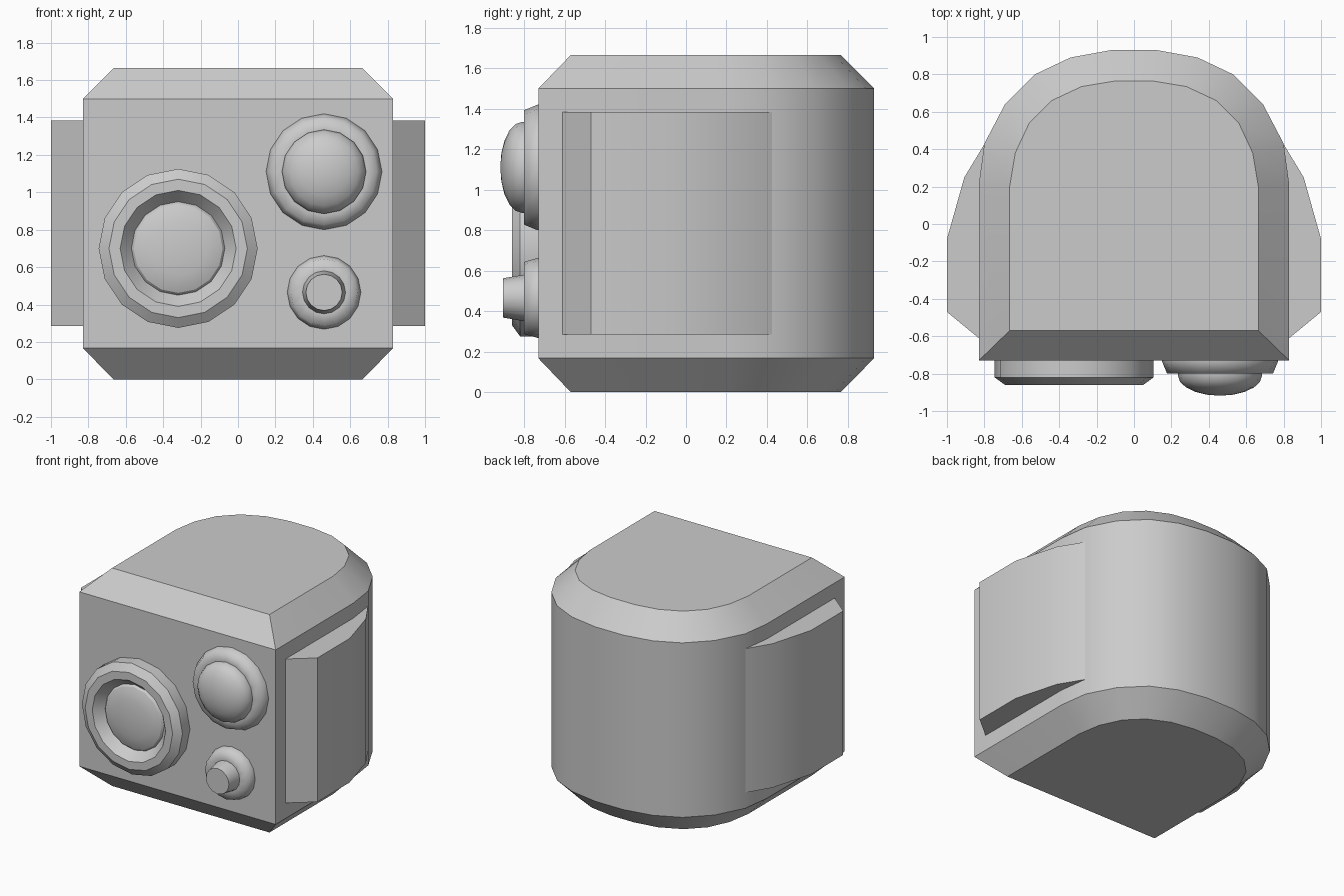
import bpy, bmesh, math
from mathutils import Matrix

cube = bpy.data.objects.get("Cube")
if cube:
    bpy.data.objects.remove(cube)

grey = bpy.data.materials.new("plain grey")
grey.use_nodes = True
grey.diffuse_color = (0.6, 0.6, 0.6, 1)
grey.node_tree.nodes["Principled BSDF"].inputs["Base Color"].default_value = (0.6, 0.6, 0.6, 1)


def finish(name, bm, angle=30):
    """Turn a bmesh into a smooth-by-angle object."""
    bmesh.ops.recalc_face_normals(bm, faces=bm.faces)
    mesh = bpy.data.meshes.new(name)
    bm.to_mesh(mesh)
    bm.free()
    mesh.materials.append(grey)
    obj = bpy.data.objects.new(name, mesh)
    bpy.context.collection.objects.link(obj)
    bpy.ops.object.select_all(action='DESELECT')
    obj.select_set(True)
    bpy.context.view_layer.objects.active = obj
    bpy.ops.object.shade_smooth_by_angle(angle=math.radians(angle))
    return obj


def loft(name, layers):
    """Bridge equal outlines given as (points, height), with flat caps."""
    bm = bmesh.new()
    rings = [[bm.verts.new((x, y, z)) for x, y in pts] for pts, z in layers]
    n = len(rings[0])
    for a, b in zip(rings, rings[1:]):
        for i in range(n):
            j = (i + 1) % n
            bm.faces.new((a[i], a[j], b[j], b[i]))
    bm.faces.new(rings[0])
    bm.faces.new(rings[-1])
    return finish(name, bm)


def turned(name, x, z, profile, angle=30, sides=16):
    """Lathe (radius, y) points around a front-to-back axis; radius 0 closes the tip."""
    bm = bmesh.new()
    rings = []
    for r, y in profile:
        if r == 0:
            rings.append([bm.verts.new((x, y, z))] * sides)
            continue
        rings.append([bm.verts.new((x + r * math.sin(math.tau * i / sides), y,
                                    z + r * math.cos(math.tau * i / sides)))
                      for i in range(sides)])
    for a, b in zip(rings, rings[1:]):
        for i in range(sides):
            j = (i + 1) % sides
            corners = list(dict.fromkeys((a[i], a[j], b[j], b[i])))
            bm.faces.new(corners)
    if profile[-1][0]:
        bm.faces.new(rings[-1])
    bm.faces.new(rings[0])
    return finish(name, bm, angle)


def mirrored(half):
    return half + [(-x, y) for x, y in reversed(half)]


def dome(radius, base, height, steps=5):
    """Quarter-ellipse profile bulging toward the front."""
    return [(radius * math.cos(k * math.pi / 2 / steps) if k < steps else 0,
             base - height * math.sin(k * math.pi / 2 / steps)) for k in range(steps + 1)]


# Body: flat front, rounded back, chamfered top and bottom
outer = mirrored([(0.83, -0.73), (0.83, 0.21), (0.80, 0.43), (0.69, 0.64),
                  (0.53, 0.80), (0.34, 0.89), (0.12, 0.93)])
inner = mirrored([(0.665, -0.57), (0.665, 0.20), (0.635, 0.38), (0.56, 0.54),
                  (0.44, 0.66), (0.28, 0.735), (0.10, 0.765)])
loft("body", [(inner, 0), (outer, 0.167), (outer, 1.5), (inner, 1.665)])

# Side panels
panel = [(0.76, -0.61), (0.83, -0.61), (1.0, -0.47), (1.0, -0.08),
         (0.907, 0.25), (0.798, 0.43), (0.76, 0.43)]
for side, sign in (("left", 1), ("right", -1)):
    outline = [(sign * x, y) for x, y in panel]
    loft(side + "_panel", [(outline, 0.285), (outline, 1.385)])

# Large lens: chamfered rim with a recessed dome
turned("large_lens_rim", -0.32, 0.70,
       [(0.425, -0.70), (0.425, -0.82), (0.37, -0.86), (0.31, -0.86), (0.25, -0.79)]
       + dome(0.25, -0.79, 0.05)[1:])

# Upper lens: tapered base and bulging dome
turned("upper_lens_base", 0.46, 1.11,
       [(0.31, -0.71), (0.31, -0.735), (0.283, -0.80), (0.225, -0.80)], 75)
turned("upper_lens_dome", 0.46, 1.11, [(0.225, -0.78)] + dome(0.225, -0.81, 0.108))

# Small button: tapered base and stem
turned("button_base", 0.46, 0.465,
       [(0.197, -0.71), (0.197, -0.735), (0.178, -0.80), (0.115, -0.80)], 75)
turned("button_stem", 0.46, 0.465, [(0.117, -0.78), (0.115, -0.80), (0.097, -0.905)])
